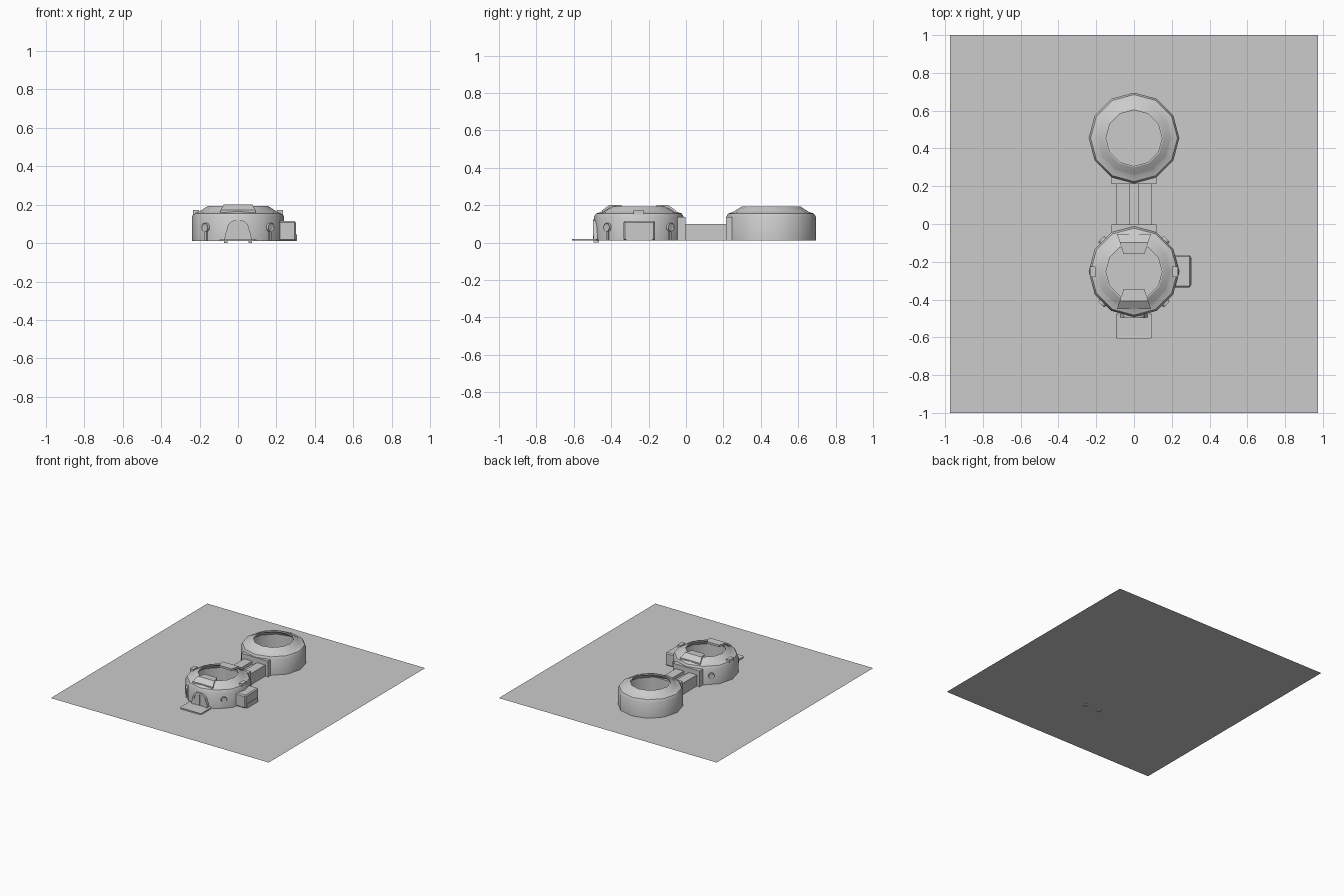
import bpy, bmesh, math
from mathutils import Matrix, Vector

cube = bpy.data.objects.get("Cube")
if cube:
    bpy.data.objects.remove(cube, do_unlink=True)

grey = bpy.data.materials.new("plain grey")
grey.use_nodes = True
colour = (0.6, 0.6, 0.6, 1)
grey.diffuse_color = colour
grey.node_tree.nodes["Principled BSDF"].inputs["Base Color"].default_value = colour

GROUND = 0.01
FRONT = Vector((0, -0.252, 0))
BACK = Vector((0, 0.455, 0))
RADIUS = 0.24


def finish(name, bm, matrix=None, smooth=False):
    bmesh.ops.recalc_face_normals(bm, faces=bm.faces)
    mesh = bpy.data.meshes.new(name)
    bm.to_mesh(mesh)
    bm.free()
    mesh.materials.append(grey)
    obj = bpy.data.objects.new(name, mesh)
    bpy.context.collection.objects.link(obj)
    if matrix:
        mesh.transform(matrix)
    if smooth:
        bpy.ops.object.select_all(action='DESELECT')
        obj.select_set(True)
        bpy.context.view_layer.objects.active = obj
        bpy.ops.object.shade_smooth_by_angle(angle=math.radians(32))
    return obj


def box(name, low, high, bevel=0):
    low, high = Vector(low), Vector(high)
    bm = bmesh.new()
    bmesh.ops.create_cube(bm, size=1)
    for v in bm.verts:
        v.co = (low + high) / 2 + v.co * (high - low)
    if bevel:
        bmesh.ops.bevel(bm, geom=bm.edges[:], offset=bevel, segments=1, affect='EDGES')
    return finish(name, bm)


def prism(name, outline, depth, matrix=None):
    """Extrude an (x, z) outline along y from 0 to depth."""
    bm = bmesh.new()
    face = bm.faces.new([bm.verts.new((x, 0, z)) for x, z in outline])
    ext = bmesh.ops.extrude_face_region(bm, geom=[face])
    for v in ext["geom"]:
        if isinstance(v, bmesh.types.BMVert):
            v.co.y += depth
    return finish(name, bm, matrix)


def pod(name, centre):
    """Lathe a hollow twelve-sided shell with an open roof."""
    profile = [(0.21, GROUND), (RADIUS, GROUND), (RADIUS, 0.137), (0.23, 0.155),
               (0.2, 0.165), (0.193, 0.17), (0.155, 0.194), (0.148, 0.194),
               (0.148, 0.182), (0.19, 0.158), (0.21, 0.135)]
    bm = bmesh.new()
    rings = []
    for i in range(12):
        a = math.radians(30 * i)
        rings.append([bm.verts.new((r * math.cos(a), r * math.sin(a), z)) for r, z in profile])
    n = len(profile)
    for i in range(12):
        a, b = rings[i], rings[(i + 1) % 12]
        for j in range(n):
            k = (j + 1) % n
            bm.faces.new((a[j], b[j], b[k], a[k]))
    return finish(name, bm, Matrix.Translation(centre), smooth=True)


def arch(half_width, height, steps=10):
    points = []
    for i in range(steps + 1):
        a = math.pi * i / steps
        points.append((half_width * math.cos(a),
                       height - half_width + half_width * math.sin(a)))
    return [(half_width, GROUND)] + points + [(-half_width, GROUND)]


# Ground sheet
bm = bmesh.new()
bmesh.ops.create_grid(bm, x_segments=1, y_segments=1, size=1)
finish("ground_sheet", bm, Matrix.Translation((0, 0, GROUND)) @ Matrix.Diagonal((0.975, 1, 1, 1)))

# Two round pods
pod("front_pod", FRONT)
pod("back_pod", BACK)

# Connecting corridor with a central groove and end collars
for side, name in ((-1, "right"), (1, "left")):
    x0, x1 = sorted((side * 0.022, side * 0.095))
    box("corridor_" + name, (x0, -0.03, GROUND), (x1, 0.24, 0.1))
box("corridor_groove", (-0.022, -0.03, GROUND), (0.022, 0.24, 0.075))
box("front_collar", (-0.12, -0.06, GROUND), (0.12, -0.003, 0.138))
box("back_collar", (-0.12, 0.213, GROUND), (0.12, 0.27, 0.138))

# Airlock box on the left side
box("side_box", (0.2, -0.335, GROUND), (0.302, -0.165, 0.115), bevel=0.008)
box("side_box_ledge", (0.25, -0.32, GROUND), (0.306, -0.18, 0.045))

# Sloping roof panels at the front and back of the front pod
for turn, name in ((0, "back"), (math.pi, "front")):
    bm = bmesh.new()
    rows = []
    for half, y, z in ((0.09, 0.198, 0.172), (0.075, 0.155, 0.202), (0.055, 0.093, 0.2)):
        rows.append([bm.verts.new((s * half, y, z - drop))
                     for s, drop in ((-1, 0), (1, 0), (1, 0.016), (-1, 0.016))])
    for a, b in zip(rows, rows[1:]):
        for j in range(4):
            k = (j + 1) % 4
            bm.faces.new((a[j], a[k], b[k], b[j]))
    bm.faces.new(rows[0])
    bm.faces.new(rows[-1])
    finish("roof_panel_" + name, bm, Matrix.Translation(FRONT) @ Matrix.Rotation(turn, 4, 'Z'))

# Rim tabs on the left and right of the front pod
for side, name in ((-1, "right"), (1, "left")):
    x0, x1 = sorted((side * 0.203, side * 0.234))
    box("rim_tab_" + name, (x0, -0.28, 0.15), (x1, -0.224, 0.173))

# Portholes on the diagonals, each with a thin downpipe
for i in range(4):
    place = Matrix.Translation(FRONT) @ Matrix.Rotation(math.radians(45 + 90 * i), 4, 'Z')
    bm = bmesh.new()
    bmesh.ops.create_cone(bm, cap_ends=True, segments=12, radius1=0.025, radius2=0.022, depth=0.03)
    cap = max(bm.faces, key=lambda f: f.calc_center_median().z)
    bmesh.ops.inset_region(bm, faces=[cap], thickness=0.006, depth=-0.004)
    finish("porthole_%d" % (i + 1), bm,
           place @ Matrix.Translation((0.23, 0, 0.082)) @ Matrix.Rotation(math.pi / 2, 4, 'Y'))
    pipe = box("downpipe_%d" % (i + 1), (0.225, -0.006, GROUND), (0.239, 0.006, 0.065))
    pipe.data.transform(place)

# Arched entrance with a frame, door and centre bar
outer, inner = arch(0.06, 0.123), arch(0.047, 0.108)
entry = Matrix.Translation((0, -0.497, 0))
prism("entrance_frame", outer + inner[::-1], 0.035, entry)
prism("entrance_door", inner, 0.03, Matrix.Translation((0, -0.492, 0)))
box("door_bar", (-0.003, -0.496, GROUND), (0.003, -0.48, 0.108))
for side, name in ((-1, "right"), (1, "left")):
    prism("entrance_flare_" + name,
          [(side * 0.055, 0.0), (side * 0.074, 0.0), (side * 0.066, 0.05), (side * 0.055, 0.08)],
          0.03, Matrix.Translation((0, -0.495, 0)))

# Low entrance ramp with a recessed tread
bm = bmesh.new()
bmesh.ops.create_cube(bm, size=1)
bmesh.ops.bevel(bm, geom=[e for e in bm.edges if abs(e.verts[0].co.z - e.verts[1].co.z) > 0.5],
                offset=0.06, segments=1, affect='EDGES')
bmesh.ops.transform(bm, verts=bm.verts, matrix=Matrix.Translation((0, -0.54, 0.015))
                    @ Matrix.Diagonal((0.19, 0.14, 0.01, 1)))
top = max(bm.faces, key=lambda f: f.calc_center_median().z)
bmesh.ops.inset_region(bm, faces=[top], thickness=0.015, depth=-0.003)
finish("entrance_ramp", bm)
